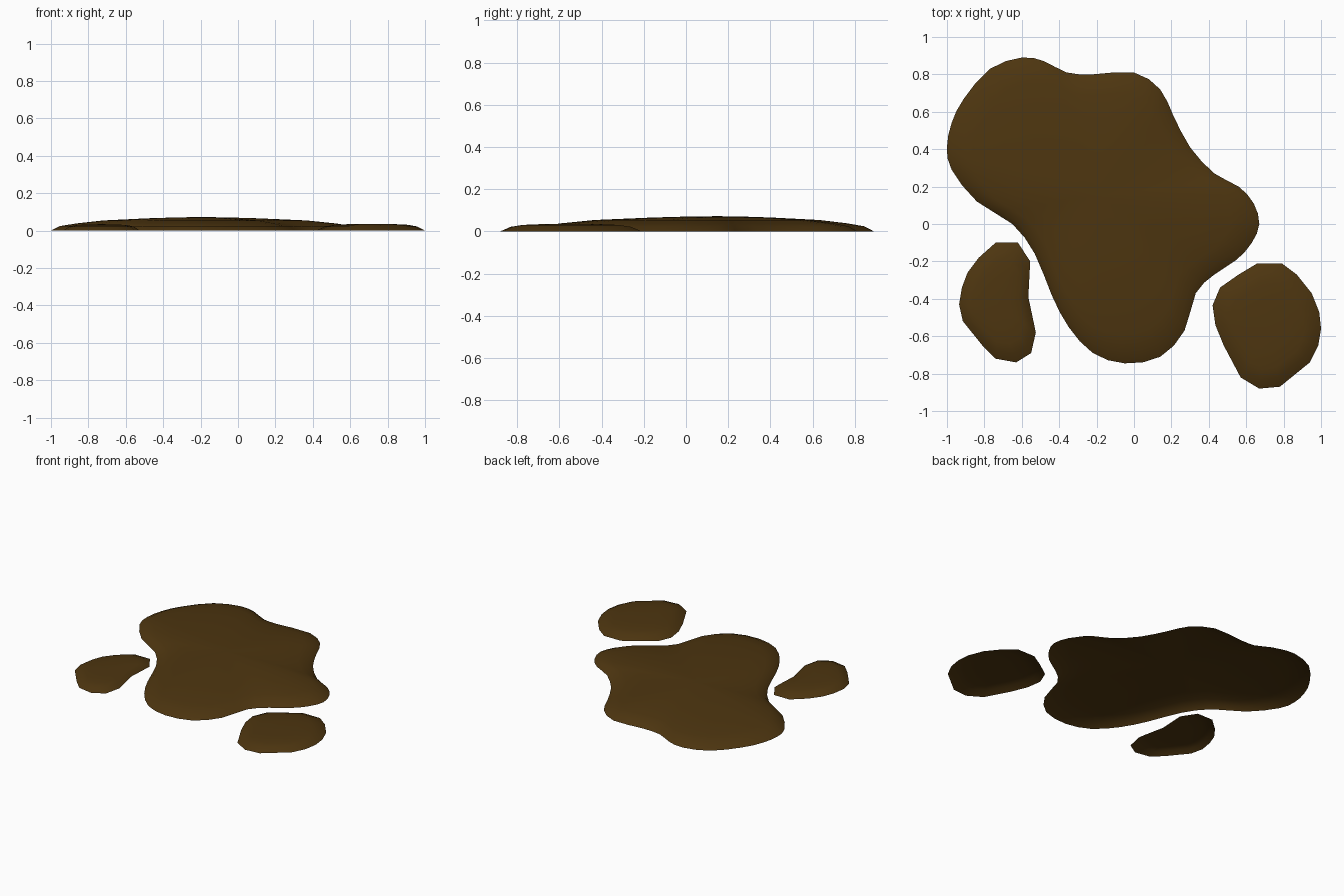
import bpy
from mathutils import Vector

if "Cube" in bpy.data.objects:
    bpy.data.objects.remove(bpy.data.objects["Cube"])

mud = bpy.data.materials.new("mud_brown")
mud.diffuse_color = (0.075, 0.036, 0.005, 1)
mud.use_nodes = True
mud.node_tree.nodes["Principled BSDF"].inputs["Base Color"].default_value = mud.diffuse_color


def smooth_loop(points, steps):
    """Closed Catmull-Rom curve through the outline points."""
    pts = [Vector(p) for p in points]
    n, out = len(pts), []
    for i in range(n):
        a, b, c, d = (pts[(i + k) % n] for k in (-1, 0, 1, 2))
        for s in range(steps):
            t = s / steps
            out.append(0.5 * (2 * b + (c - a) * t + (2 * a - 5 * b + 4 * c - d) * t ** 2
                              + (3 * b - a - 3 * c + d) * t ** 3))
    return out


def puddle(name, outline, centre, rings, height, steps):
    """Low dome: the outline shrinks towards the centre while rising."""
    loop = smooth_loop(outline, steps)
    c, n = Vector(centre), len(loop)
    verts, faces = [], []
    for scale, z in rings:
        for p in loop:
            q = c + (p - c) * scale
            verts.append((q.x, q.y, z * height))
    for r in range(len(rings) - 1):
        for i in range(n):
            j = (i + 1) % n
            faces.append((r * n + i, r * n + j, (r + 1) * n + j, (r + 1) * n + i))
    top, last = len(verts), (len(rings) - 1) * n
    verts.append((c.x, c.y, height))
    faces += [(last + i, last + (i + 1) % n, top) for i in range(n)]
    me = bpy.data.meshes.new(name)
    me.from_pydata(verts, [], faces)
    me.polygons.foreach_set("use_smooth", [True] * len(faces))
    me.materials.append(mud)
    ob = bpy.data.objects.new(name, me)
    bpy.context.collection.objects.link(ob)


# outlines run counter-clockwise seen from above
large = [(0.67, 0), (0.64, 0.11), (0.56, 0.2), (0.43, 0.27), (0.30, 0.41), (0.21, 0.58),
         (0.14, 0.72), (0, 0.81), (-0.22, 0.80), (-0.36, 0.81), (-0.48, 0.87), (-0.60, 0.89),
         (-0.77, 0.83), (-0.91, 0.67), (-0.975, 0.54), (-1, 0.41), (-0.975, 0.29),
         (-0.84, 0.12), (-0.65, 0), (-0.53, -0.16), (-0.44, -0.38), (-0.35, -0.55),
         (-0.22, -0.69), (-0.05, -0.745), (0.14, -0.71), (0.27, -0.57), (0.33, -0.37),
         (0.43, -0.27), (0.55, -0.19), (0.63, -0.1)]
left = [(-0.74, -0.1), (-0.83, -0.18), (-0.89, -0.26), (-0.92, -0.34), (-0.935, -0.43),
        (-0.915, -0.52), (-0.81, -0.65), (-0.74, -0.72), (-0.63, -0.74), (-0.55, -0.69),
        (-0.525, -0.58), (-0.565, -0.39), (-0.555, -0.2), (-0.62, -0.1)]
right = [(0.66, -0.21), (0.56, -0.27), (0.46, -0.34), (0.42, -0.435), (0.435, -0.54),
         (0.48, -0.65), (0.57, -0.82), (0.67, -0.88), (0.78, -0.87), (0.94, -0.74),
         (0.985, -0.65), (1, -0.56), (0.99, -0.47), (0.95, -0.37), (0.87, -0.27), (0.79, -0.21)]

large_rings = [(1, 0), (0.94, 0.33), (0.83, 0.53), (0.65, 0.75), (0.35, 0.91), (0.15, 0.98)]
small_rings = [(1, 0), (0.85, 0.6), (0.68, 0.85), (0.4, 0.96)]

puddle("large_puddle", large, (-0.2, 0.15), large_rings, 0.072, 2)
puddle("left_puddle", left, (-0.73, -0.43), small_rings, 0.034, 1)
puddle("right_puddle", right, (0.72, -0.55), small_rings, 0.036, 1)
